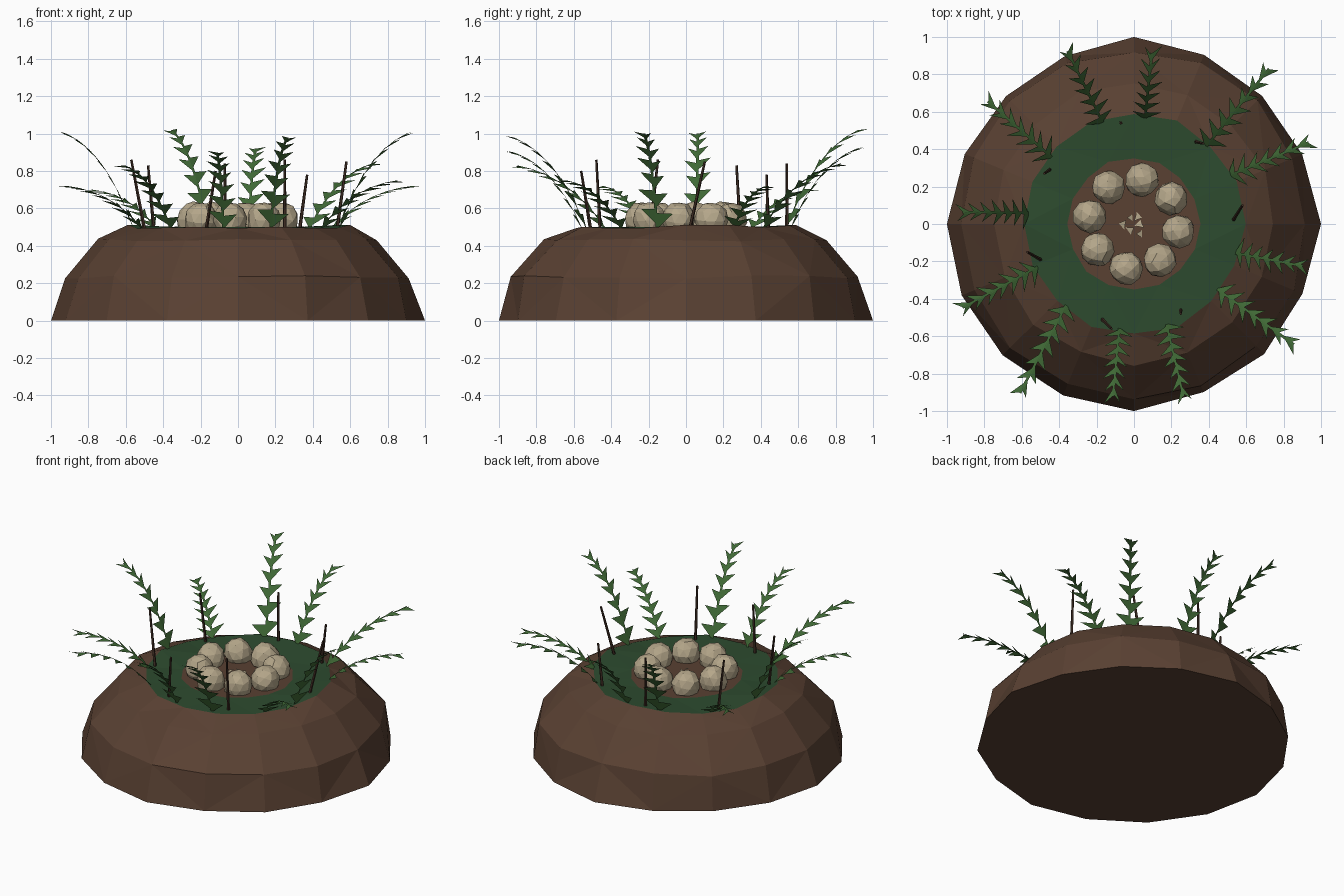
import bpy, bmesh, random
from math import radians, cos, sin, tau
from mathutils import Vector, Matrix

random.seed(4)
cube = bpy.data.objects.get("Cube")
if cube:
    bpy.data.objects.remove(cube, do_unlink=True)


def material(name, rgb):
    m = bpy.data.materials.new(name)
    m.use_nodes = True
    m.diffuse_color = (*rgb, 1)
    bsdf = next(n for n in m.node_tree.nodes if n.type == 'BSDF_PRINCIPLED')
    bsdf.inputs["Base Color"].default_value = (*rgb, 1)
    bsdf.inputs["Roughness"].default_value = 0.9
    return m


earth = material("earth brown", (0.1, 0.052, 0.032))
moss = material("moss green", (0.026, 0.07, 0.028))
fern = material("fern green", (0.05, 0.14, 0.036))
twig = material("twig brown", (0.05, 0.026, 0.017))
shell = material("egg cream", (0.46, 0.385, 0.255))


def finish(name, bm, *mats):
    me = bpy.data.meshes.new(name)
    bm.to_mesh(me)
    bm.free()
    for m in mats:
        me.materials.append(m)
    ob = bpy.data.objects.new(name, me)
    bpy.context.collection.objects.link(ob)
    return ob


def polar(r, deg, z):
    a = radians(deg)
    return Vector((r * cos(a), r * sin(a), z))


# Mound: jittered rings, earth sides, moss collar, earth floor
SIDES = 16
PROFILE = [(1.0, 0), (0.94, 0.235), (0.765, 0.435), (0.6, 0.505), (0.36, 0.5)]
bm = bmesh.new()
rings = []
for level, (r, z) in enumerate(PROFILE):
    ring = []
    for i in range(SIDES):
        wobble = 1 if level == 0 and i % 4 == 0 else random.uniform(0.965, 1.0)
        lift = random.uniform(-0.012, 0.008) if 0 < level < 4 else 0
        ring.append(bm.verts.new(polar(r * wobble, 360 * i / SIDES, z + lift)))
    rings.append(ring)
bm.faces.new(rings[0][::-1])
for level in range(len(rings) - 1):
    lo, hi = rings[level], rings[level + 1]
    for i in range(SIDES):
        j = (i + 1) % SIDES
        if (i + level) % 2:
            tris = [(lo[i], lo[j], hi[j]), (lo[i], hi[j], hi[i])]
        else:
            tris = [(lo[i], lo[j], hi[i]), (lo[j], hi[j], hi[i])]
        for t in tris:
            bm.faces.new(t).material_index = 1 if level == 3 else 0
bm.faces.new(rings[-1])
finish("nest_mound", bm, earth, moss)

# Eggs: faceted, in a circle
for k in range(8):
    bm = bmesh.new()
    bmesh.ops.create_icosphere(bm, subdivisions=2, radius=1)
    for v in bm.verts:
        v.co *= random.uniform(0.93, 1.03)
    turn = Matrix.Rotation(random.uniform(0, tau), 4, 'Z') @ Matrix.Rotation(random.uniform(-0.3, 0.3), 4, 'X')
    place = Matrix.Translation(polar(0.24, 80 - 45 * k, 0.54))
    bmesh.ops.transform(bm, matrix=place @ turn @ Matrix.Diagonal((0.092, 0.092, 0.097, 1)), verts=bm.verts)
    finish(f"egg_{k + 1}", bm, shell)

# Shell fragments on the floor
bm = bmesh.new()
for k in range(6):
    c = polar(random.uniform(0.03, 0.065), 60 * k, 0.506)
    a = random.uniform(0, 360)
    corners = [c + polar(random.uniform(0.018, 0.032), a + 120 * n, 0) for n in range(3)]
    corners[0].z += 0.012
    bm.faces.new([bm.verts.new(p) for p in corners])
finish("shell_fragments", bm, shell)


# Fern fronds: arched spine with swept leaflet pairs
def frond(name, base, tip, pairs=7):
    mid = base.lerp(tip, 0.4)
    mid.z = base.z + (tip.z - base.z) * 0.75 + 0.03

    def at(t):
        return base * (1 - t) ** 2 + mid * 2 * t * (1 - t) + tip * t * t

    side = (tip - base).cross(Vector((0, 0, 1))).normalized()
    bm = bmesh.new()

    def face(*pts):
        bm.faces.new([bm.verts.new(p) for p in pts])

    for n in range(pairs):
        t = n / pairs
        t2 = (n + 1) / pairs
        a, b = at(t), at(t2)
        along = (b - a).normalized()
        w = side * 0.007
        face(a - w, a + w, b + w, b - w)
        span = 0.085 - 0.045 * t
        for s in (-1, 1):
            start = t + (0.03 if s > 0 else 0)
            root = at(start)
            leaf = root + side * s * span * random.uniform(0.85, 1.1) + along * 0.1
            leaf.z -= 0.012
            face(root, leaf, at(min(1, start + 0.75 / pairs)))
    finish(name, bm, fern)


# base angle, tip angle, tip radius, tip height
FRONDS = [(107, 111, 1.01, 1.02), (84, 84, .94, .92), (47, 49, 1.12, .84),
          (27, 25, 1.05, .72), (-16, -14, .95, 1.0), (-38, -37, 1.09, .75),
          (-72, -74, .98, .98), (-98, -97, .95, .9), (-130, -124, 1.11, .83),
          (-156, -154, 1.04, .72), (174, 176, .94, 1.0), (141, 140, 1.04, .7)]
for k, (a0, a1, r, h) in enumerate(FRONDS):
    frond(f"fern_frond_{k + 1}", polar(0.56, a0, 0.49), polar(r - 0.02, a1, h))


# Twigs: thin sticks standing in the moss
def stick(name, base, top):
    base, top = Vector(base), Vector(top)
    d = top - base
    bm = bmesh.new()
    bmesh.ops.create_cone(bm, cap_ends=True, segments=5, radius1=0.01,
                          radius2=0.007, depth=d.length)
    m = Matrix.Translation((base + top) / 2) @ d.to_track_quat('Z', 'Y').to_matrix().to_4x4()
    bmesh.ops.transform(bm, matrix=m, verts=bm.verts)
    finish(name, bm, twig)


TWIGS = [((.53, .02), (.58, .1), .85), ((.25, -.46), (.25, -.48), .86),
         ((-.17, -.51), (-.12, -.56), .8), ((-.5, -.19), (-.57, -.15), .86),
         ((-.45, .29), (-.48, .27), .83), ((.33, .44), (.37, .43), .78),
         ((-.07, .54), (-.07, .54), .84)]
for k, (b, t, h) in enumerate(TWIGS):
    stick(f"twig_{k + 1}", (*b, 0.49), (*t, h))
